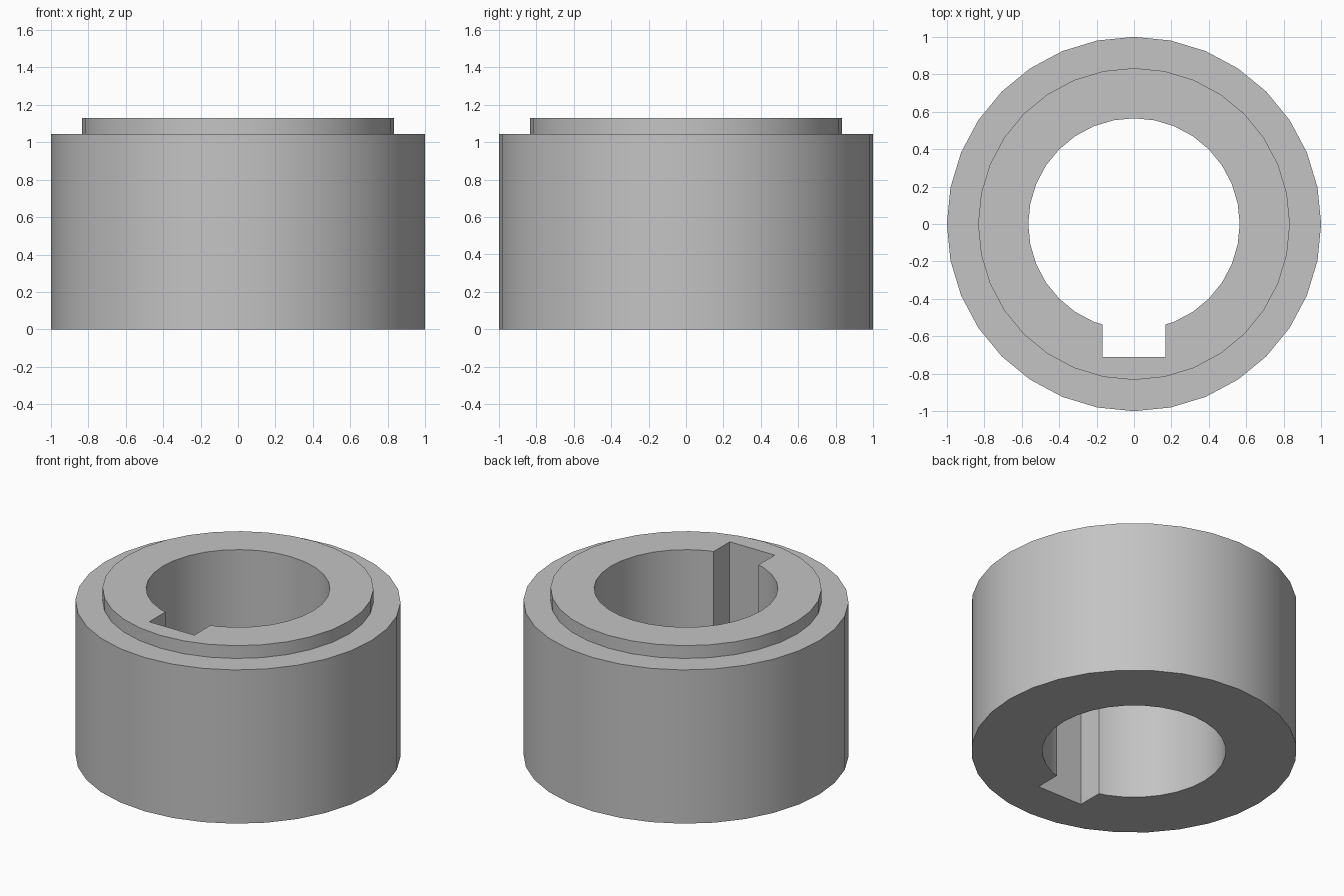
import bpy
import bmesh
from math import cos, sin, tau

cube = bpy.data.objects.get("Cube")
if cube:
    bpy.data.objects.remove(cube, do_unlink=True)

SIDES = 32
HEIGHT, SHOULDER = 1.13, 1.043
OUTER, COLLAR, BORE = 1.0, 0.833, 0.565
KEY_HALF_WIDTH, KEY_DEPTH = 0.169, 0.71

steel = bpy.data.materials.new("grey_steel")
steel.use_nodes = True
grey = (0.55, 0.55, 0.55, 1)
steel.diffuse_color = grey
steel.node_tree.nodes["Principled BSDF"].inputs["Base Color"].default_value = grey


def add_object(name, bm):
    bmesh.ops.recalc_face_normals(bm, faces=bm.faces)
    mesh = bpy.data.meshes.new(name)
    bm.to_mesh(mesh)
    bm.free()
    mesh.materials.append(steel)
    obj = bpy.data.objects.new(name, mesh)
    bpy.context.collection.objects.link(obj)
    return obj


# Stepped bushing: closed (radius, height) profile turned around z
profile = [(BORE, 0), (OUTER, 0), (OUTER, SHOULDER),
           (COLLAR, SHOULDER), (COLLAR, HEIGHT), (BORE, HEIGHT)]
bm = bmesh.new()
rings = []
for i in range(SIDES):
    a = tau * i / SIDES
    rings.append([bm.verts.new((r * cos(a), r * sin(a), z)) for r, z in profile])
for i in range(SIDES):
    here, after = rings[i], rings[(i + 1) % SIDES]
    for j in range(len(profile)):
        k = (j + 1) % len(profile)
        bm.faces.new((here[j], after[j], after[k], here[k]))
bushing = add_object("bushing", bm)

# Keyway cutter through the front of the bore
bm = bmesh.new()
bmesh.ops.create_cube(bm, size=1)
inner_y = -BORE / 2
bmesh.ops.scale(bm, verts=bm.verts,
                vec=(2 * KEY_HALF_WIDTH, KEY_DEPTH + inner_y, 2 * HEIGHT))
bmesh.ops.translate(bm, verts=bm.verts,
                    vec=(0, (inner_y - KEY_DEPTH) / 2, HEIGHT / 2))
cutter = add_object("keyway_cutter", bm)

cut = bushing.modifiers.new("keyway", 'BOOLEAN')
cut.operation = 'DIFFERENCE'
cut.solver = 'EXACT'
cut.object = cutter

bpy.ops.object.select_all(action='DESELECT')
bushing.select_set(True)
bpy.context.view_layer.objects.active = bushing
bpy.ops.object.modifier_apply(modifier=cut.name)
bpy.data.objects.remove(cutter, do_unlink=True)
bpy.ops.object.shade_smooth_by_angle()
